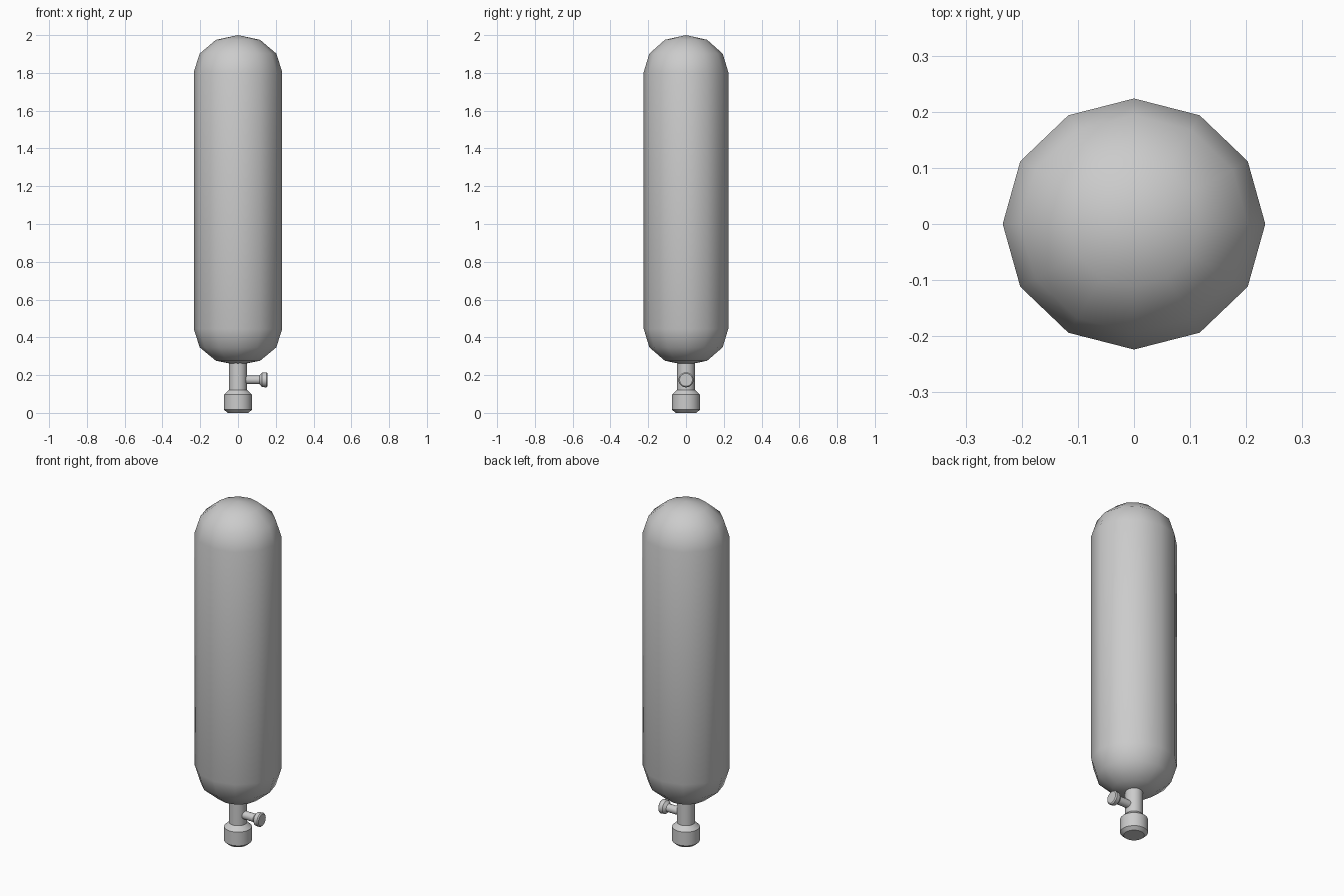
import bpy
import bmesh
import math
from mathutils import Matrix

cube = bpy.data.objects.get("Cube")
if cube:
    bpy.data.objects.remove(cube, do_unlink=True)

grey = bpy.data.materials.new("plain grey")
grey.use_nodes = True
colour = (0.6, 0.6, 0.6, 1)
grey.diffuse_color = colour
grey.node_tree.nodes["Principled BSDF"].inputs["Base Color"].default_value = colour


def lathe(name, profile, sides, matrix=Matrix(), smooth_angle=60):
    """Turn a (radius, height) profile about z; zero radius closes to a point."""
    bm = bmesh.new()
    rings = []
    for r, z in profile:
        count = sides if r else 1
        rings.append([bm.verts.new((r * math.cos(math.tau * i / sides),
                                    r * math.sin(math.tau * i / sides), z))
                      for i in range(count)])
    for low, high in zip(rings, rings[1:]):
        for i in range(sides):
            j = (i + 1) % sides
            corners = [low[i % len(low)], low[j % len(low)],
                       high[j % len(high)], high[i % len(high)]]
            bm.faces.new(list(dict.fromkeys(corners)))
    bm.transform(matrix)
    bmesh.ops.recalc_face_normals(bm, faces=bm.faces)
    mesh = bpy.data.meshes.new(name)
    bm.to_mesh(mesh)
    bm.free()
    mesh.materials.append(grey)
    obj = bpy.data.objects.new(name, mesh)
    bpy.context.collection.objects.link(obj)
    bpy.ops.object.select_all(action='DESELECT')
    obj.select_set(True)
    bpy.context.view_layer.objects.active = obj
    bpy.ops.object.shade_smooth_by_angle(angle=math.radians(smooth_angle))
    return obj


# Tank: twelve-sided capsule, slightly flattened front to back
lathe("tank", [(0, 0.253), (0.117, 0.276), (0.203, 0.347), (0.234, 0.445),
               (0.234, 1.805), (0.203, 1.902), (0.117, 1.975), (0, 2.0)],
      12, Matrix.Diagonal((1, 0.956, 1, 1)))

# Neck with the bevelled outlet cap at its foot
lathe("neck_and_cap", [(0, 0), (0.055, 0), (0.074, 0.017), (0.074, 0.097),
                       (0.047, 0.122), (0.047, 0.27)], 24, smooth_angle=30)

# Valve stem and flared knob, pointing to the left side
sideways = Matrix.Translation((0, 0, 0.175)) @ Matrix.Rotation(math.pi / 2, 4, 'Y')
lathe("valve_knob", [(0.023, 0.03), (0.023, 0.113), (0.038, 0.127),
                     (0.04, 0.15), (0.034, 0.156), (0, 0.156)],
      20, sideways, smooth_angle=40)
